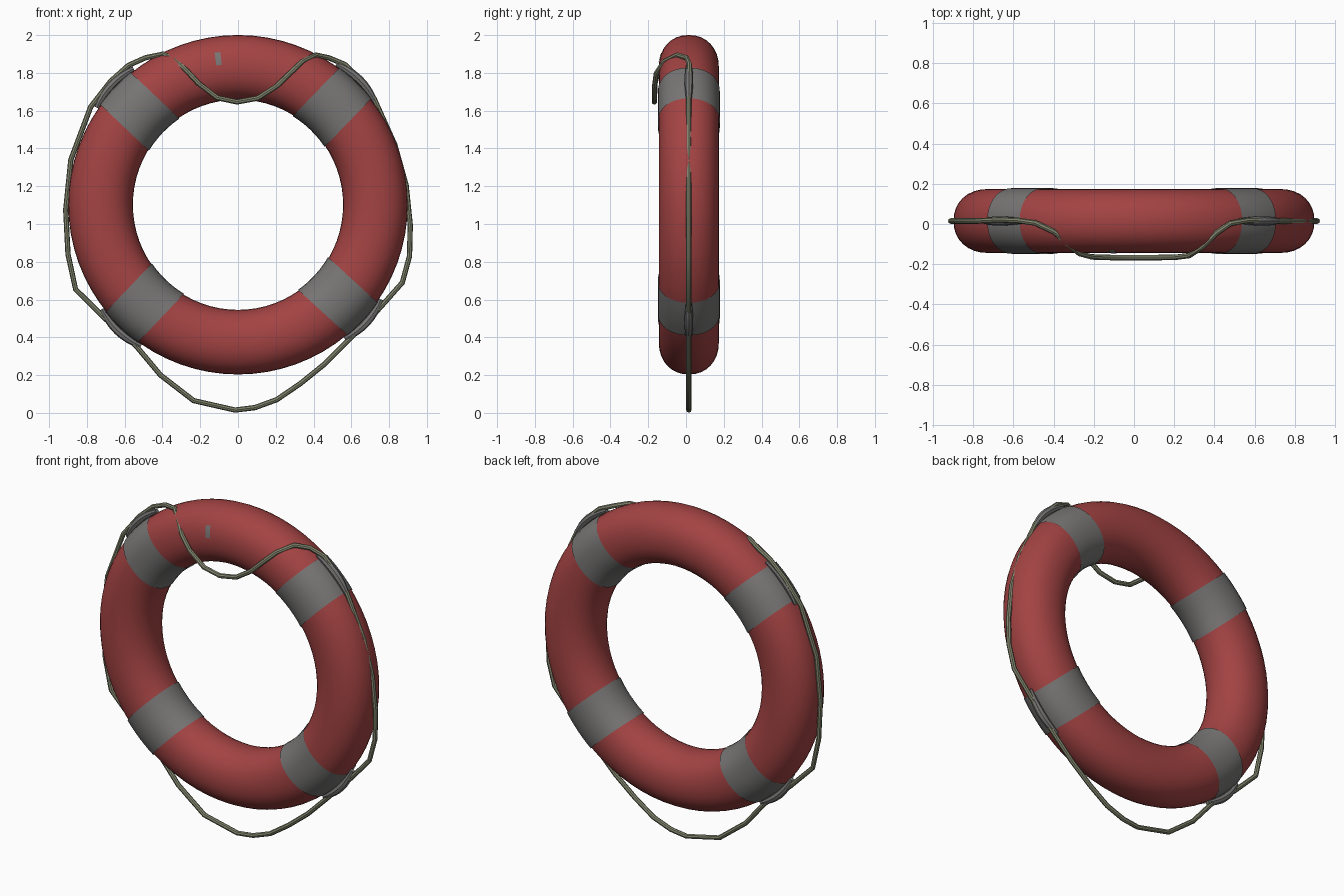
import bpy, math

if "Cube" in bpy.data.objects:
    bpy.data.objects.remove(bpy.data.objects["Cube"])

CZ, CY = 1.102, 0.015        # ring centre
R, A, B = 0.7275, 0.171, 0.159  # ring radius, tube half-size radially and in depth


def material(name, rgb):
    m = bpy.data.materials.new(name)
    m.diffuse_color = (*rgb, 1)
    m.use_nodes = True
    m.node_tree.nodes["Principled BSDF"].inputs["Base Color"].default_value = m.diffuse_color
    return m


RED = material("red_shell", (0.37, 0.056, 0.056))
GREY = material("grey_band", (0.185, 0.18, 0.177))
ROPE = material("olive_rope", (0.225, 0.235, 0.155))


def finish(ob, mat):
    ob.data.materials.clear()
    ob.data.materials.append(mat)
    bpy.ops.object.select_all(action='DESELECT')
    ob.select_set(True)
    bpy.context.view_layer.objects.active = ob
    bpy.ops.object.shade_smooth_by_angle(angle=math.radians(40))


def sp(v, n):
    return math.copysign(abs(v) ** (2 / n), v)


def tube_part(name, mat, angle_at, nu, nv, off=0.0, phi=(0, 360), close_u=False):
    """Piece of the ring skin; angle_at(t, r) gives the angle around the ring."""
    full = phi[1] - phi[0] == 360
    cols = nv if full else nv + 1
    rows = nu if close_u else nu + 1
    verts, faces = [], []
    for i in range(rows):
        for j in range(cols):
            p = math.radians(phi[0] + (phi[1] - phi[0]) * j / nv)
            r = R + (A + off) * sp(math.cos(p), 2.15)
            y = CY + (B + off) * sp(math.sin(p), 2.15)
            a = angle_at(i / nu, r)
            verts.append((r * math.cos(a), y, CZ + r * math.sin(a)))
    for i in range(nu):
        for j in range(nv):
            k, l = (i + 1) % rows, (j + 1) % cols
            faces.append((i * cols + j, i * cols + l, k * cols + l, k * cols + j))
    me = bpy.data.meshes.new(name)
    me.from_pydata(verts, [], faces)
    me.update()
    ob = bpy.data.objects.new(name, me)
    bpy.context.collection.objects.link(ob)
    finish(ob, mat)
    return ob


def cord(name, mat, pts, radius, cyclic=False, radii=None):
    """Round cord along a path."""
    cu = bpy.data.curves.new(name, 'CURVE')
    cu.dimensions = '3D'
    cu.bevel_depth = radius
    cu.bevel_resolution = 2
    cu.use_fill_caps = True
    s = cu.splines.new('POLY')
    s.points.add(len(pts) - 1)
    for i, p in enumerate(pts):
        s.points[i].co = (*p, 1)
        s.points[i].radius = radii[i] if radii else 1
    s.use_cyclic_u = cyclic
    ob = bpy.data.objects.new(name, cu)
    bpy.context.collection.objects.link(ob)
    bpy.ops.object.select_all(action='DESELECT')
    ob.select_set(True)
    bpy.context.view_layer.objects.active = ob
    bpy.ops.object.convert(target='MESH')
    finish(bpy.context.view_layer.objects.active, mat)


# Ring body
tube_part("ring_body", RED, lambda t, r: -2 * math.pi * t, 72, 32, close_u=True)

# Straight-sided bands, each with a bulging sleeve that holds the rope
for label, deg in (("top_right", 46), ("top_left", 136.5),
                   ("bottom_left", 226.5), ("bottom_right", 317.5)):
    mid = math.radians(deg)
    tube_part("band_" + label, GREY,
              lambda t, r: mid - (2 * t - 1) * math.asin(0.117 / r), 6, 32, off=0.005)
    path, radii = [], []
    for i in range(9):
        t = i / 4 - 1
        a = mid + math.radians(9 * t)
        r = 0.922 - 0.014 * t * t
        path.append((r * math.cos(a), CY, CZ + r * math.sin(a)))
        radii.append(1 - 0.45 * t * t)
    cord("rope_sleeve_" + label, GREY, path, 0.023, radii=radii)

# Small scuff patch on the upper front
tube_part("front_mark", GREY, lambda t, r: math.atan2(0.775, -0.105 + 0.03 * (0.5 - t)),
          2, 6, off=0.003, phi=(275, 298))

# Rope: hangs loose below, hugs the sides, drapes over the front at the top
rope = [(-.015, .015, .015), (-.235, .015, .065), (-.41, .015, .20), (-.54, .015, .355),
        (-.63, .015, .435), (-.71, .015, .505), (-.86, .015, .655), (-.90, .015, .84),
        (-.912, .015, 1.075), (-.885, .015, 1.34), (-.78, .015, 1.62), (-.675, .02, 1.755),
        (-.58, .018, 1.84), (-.49, .005, 1.88), (-.395, -.04, 1.90), (-.33, -.10, 1.865),
        (-.27, -.148, 1.81), (-.21, -.164, 1.745), (-.11, -.167, 1.668), (-.005, -.167, 1.646),
        (.105, -.167, 1.666), (.205, -.166, 1.73), (.275, -.157, 1.798), (.34, -.115, 1.86),
        (.41, -.045, 1.895), (.48, .003, 1.88), (.565, .018, 1.845), (.65, .018, 1.765),
        (.72, .015, 1.665), (.83, .015, 1.42), (.89, .015, 1.205), (.912, .015, .995),
        (.908, .015, .83), (.87, .015, .69), (.75, .015, .555), (.60, .015, .40),
        (.46, .015, .26), (.33, .015, .155), (.205, .015, .07), (.09, .015, .028)]
cord("grab_rope", ROPE, rope, 0.014, cyclic=True)
